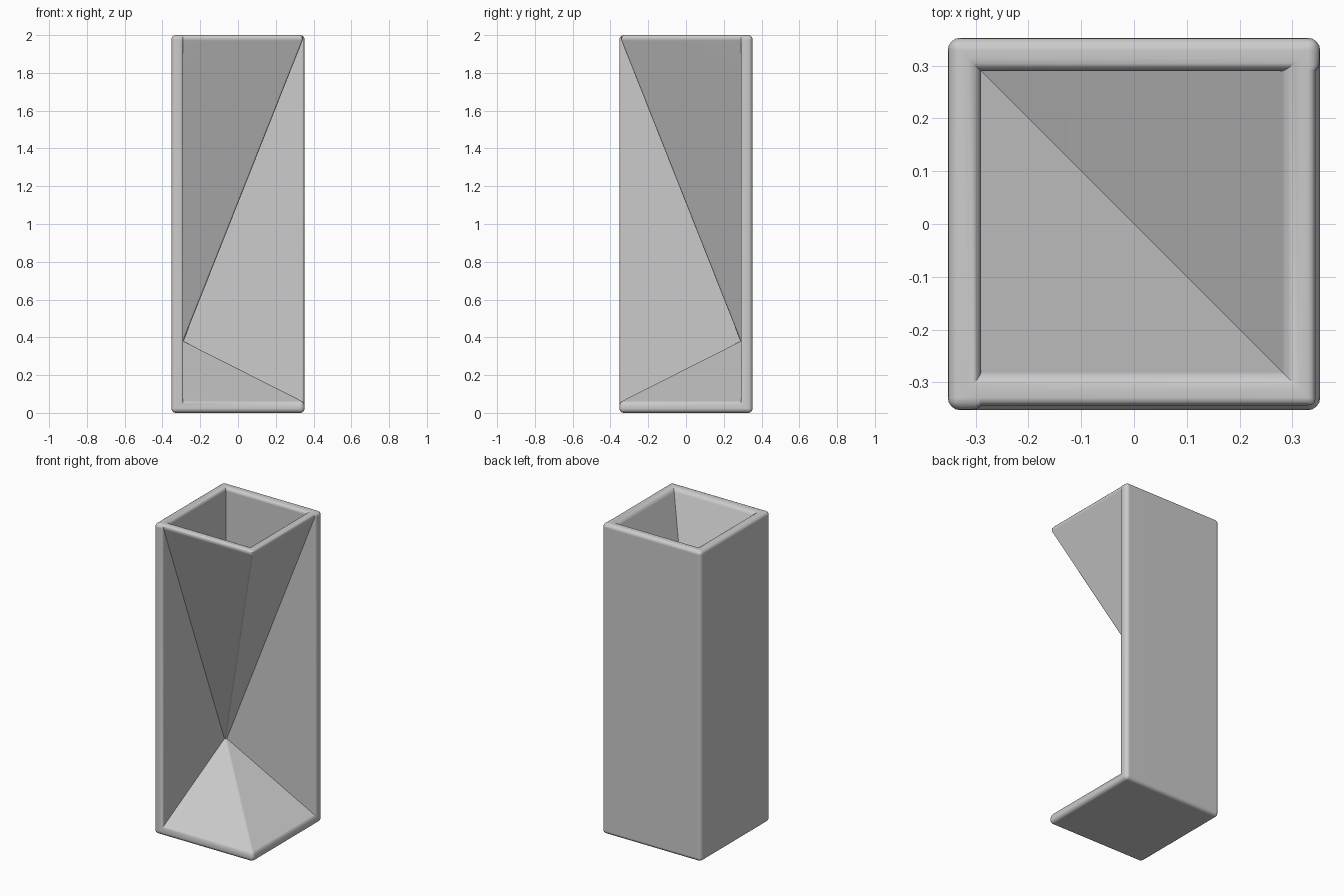
import bpy, bmesh

cube = bpy.data.objects.get("Cube")
if cube:
    bpy.data.objects.remove(cube, do_unlink=True)

# Main dimensions
H = 0.353        # half width
I = 0.29         # half width inside the walls
TOP = 2.0
LIP = 0.055      # thickness of the base edge
ROUND = 0.024    # edge rounding

grey = bpy.data.materials.new("plain_grey")
grey.use_nodes = True
colour = (0.6, 0.6, 0.6, 1)
grey.diffuse_color = colour
grey.node_tree.nodes["Principled BSDF"].inputs["Base Color"].default_value = colour

bm = bmesh.new()
points = {}


def point(name, x, y, z):
    points[name] = bm.verts.new((x, y, z))


def face(names):
    bm.faces.new([points[n] for n in names.split()])


# Corners of the outer box and of the inner rim, counter-clockwise from front left
for n, (sx, sy) in enumerate([(-1, -1), (1, -1), (1, 1), (-1, 1)]):
    point(f"base{n}", sx * H, sy * H, 0)
    point(f"top{n}", sx * H, sy * H, TOP)
    point(f"rim{n}", sx * I, sy * I, TOP)

# Folded-in corner: both wall ends, base corner and the inward point
for name, x, y in [("front", -I, -H), ("side", H, I)]:
    point(name + "_high", x, y, TOP)
    point(name + "_low", x, y, LIP)
point("corner", H, -H, LIP)
point("pinch", -I, I, 0.38)
point("funnel", -I, I, 0.55)

# Outer box
face("base0 base3 base2 base1")
face("base2 base3 top3 top2")
face("base3 base0 top0 top3")
face("base0 base1 corner front_low front_high top0")
face("base1 base2 top2 side_high side_low corner")

# Top rim
face("top0 front_high top1 rim1 rim0")
face("top1 side_high top2 rim2 rim1")
face("top2 top3 rim3 rim2")
face("top3 top0 rim0 rim3")

# Folded facets outside and the funnel inside
for wall in ("front", "side"):
    face(f"{wall}_high top1 pinch")
    face(f"{wall}_high pinch {wall}_low")
    face(f"{wall}_low pinch corner")
for n in range(4):
    if n == 2:
        face("rim2 rim3 funnel")
    else:
        face(f"rim{n} rim{(n + 1) % 4} funnel")

bmesh.ops.recalc_face_normals(bm, faces=bm.faces[:])

# Round every outward edge; the folds meeting at the pinch are crisper
weight = bm.edges.layers.float.new("bevel_weight_edge")
for edge in bm.edges:
    if edge.is_convex and edge.calc_face_angle(0) > 0.1:
        edge[weight] = 0.35 if points["pinch"] in edge.verts else 1.0

mesh = bpy.data.meshes.new("folded_vase")
bm.to_mesh(mesh)
bm.free()
mesh.materials.append(grey)
vase = bpy.data.objects.new("folded_vase", mesh)
bpy.context.collection.objects.link(vase)

bpy.ops.object.select_all(action="DESELECT")
vase.select_set(True)
bpy.context.view_layer.objects.active = vase
bevel = vase.modifiers.new("rounded_edges", "BEVEL")
bevel.limit_method = "WEIGHT"
bevel.width = ROUND
bevel.segments = 4
bevel.use_clamp_overlap = False
bpy.ops.object.modifier_apply(modifier=bevel.name)

bpy.ops.object.shade_smooth_by_angle(angle=0.6)
normals = vase.modifiers.new("flat_panels", "WEIGHTED_NORMAL")
normals.keep_sharp = True
